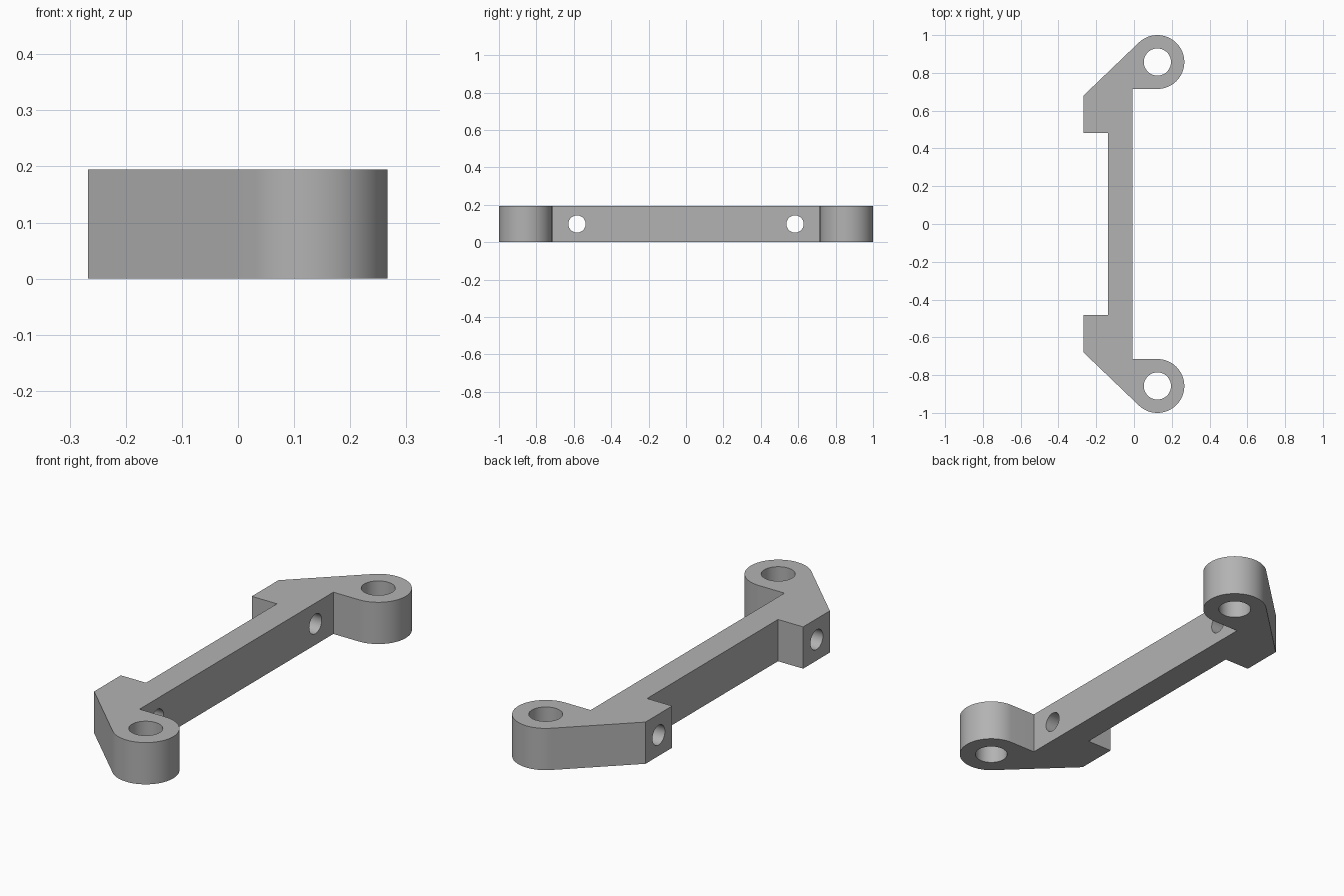
import bpy
import bmesh
from math import acos, atan2, cos, hypot, pi, sin
from mathutils import Vector

cube = bpy.data.objects.get("Cube")
if cube:
    bpy.data.objects.remove(cube, do_unlink=True)

HEIGHT = 0.195
EYE = Vector((0.124, 0.8575))   # centre of the mounting eye
EYE_R, BORE_R = 0.1425, 0.072
CROSS_Y, CROSS_R = 0.583, 0.046
BACK, WEB, FACE = -0.267, -0.137, -0.008
PAD_IN, PAD_OUT = 0.483, 0.68

grey = bpy.data.materials.new("plain grey")
grey.use_nodes = True
colour = (0.45, 0.45, 0.45, 1)
grey.diffuse_color = colour
grey.node_tree.nodes["Principled BSDF"].inputs["Base Color"].default_value = colour


def half_outline():
    """Outline of the +y half, from the front face round to the back web."""
    dx, dy = BACK - EYE.x, PAD_OUT - EYE.y
    start = -pi / 2
    end = atan2(dy, dx) + 2 * pi - acos(EYE_R / hypot(dx, dy))
    steps = 40
    pts = [(FACE, EYE.y - EYE_R)]
    for i in range(steps + 1):
        a = start + (end - start) * i / steps
        pts.append((EYE.x + EYE_R * cos(a), EYE.y + EYE_R * sin(a)))
    return pts + [(BACK, PAD_OUT), (BACK, PAD_IN), (WEB, PAD_IN)]


def drill(target, location, radius, rotation=(0, 0, 0)):
    """Cut a round through-hole."""
    bpy.ops.mesh.primitive_cylinder_add(vertices=48, radius=radius, depth=1,
                                        location=location, rotation=rotation)
    cutter = bpy.context.object
    cutter.name = "hole_cutter"
    cutter.hide_render = True
    mod = target.modifiers.new("hole", "BOOLEAN")
    mod.operation = "DIFFERENCE"
    mod.solver = "EXACT"
    mod.object = cutter
    bpy.context.view_layer.objects.active = target
    bpy.ops.object.modifier_apply(modifier=mod.name)
    bpy.data.objects.remove(cutter, do_unlink=True)


# Bracket body: mirrored outline, extruded upward
upper = half_outline()
outline = upper + [(x, -y) for x, y in reversed(upper)]
bm = bmesh.new()
base = bm.faces.new([bm.verts.new((x, y, 0)) for x, y in outline])
extruded = bmesh.ops.extrude_face_region(bm, geom=[base])["geom"]
bmesh.ops.translate(bm, vec=(0, 0, HEIGHT),
                    verts=[v for v in extruded if isinstance(v, bmesh.types.BMVert)])
bmesh.ops.recalc_face_normals(bm, faces=bm.faces)
mesh = bpy.data.meshes.new("bracket")
bm.to_mesh(mesh)
bm.free()
mesh.materials.append(grey)
bracket = bpy.data.objects.new("bracket", mesh)
bpy.context.collection.objects.link(bracket)

# Eye bores and cross holes at both ends
for side in (1, -1):
    drill(bracket, (EYE.x, side * EYE.y, HEIGHT / 2), BORE_R)
    drill(bracket, (-0.1, side * CROSS_Y, HEIGHT / 2), CROSS_R, (0, pi / 2, 0))

# Smooth round walls, keep edges sharp
bpy.ops.object.select_all(action="DESELECT")
bracket.select_set(True)
bpy.context.view_layer.objects.active = bracket
bpy.ops.object.shade_smooth_by_angle(angle=pi / 6)
